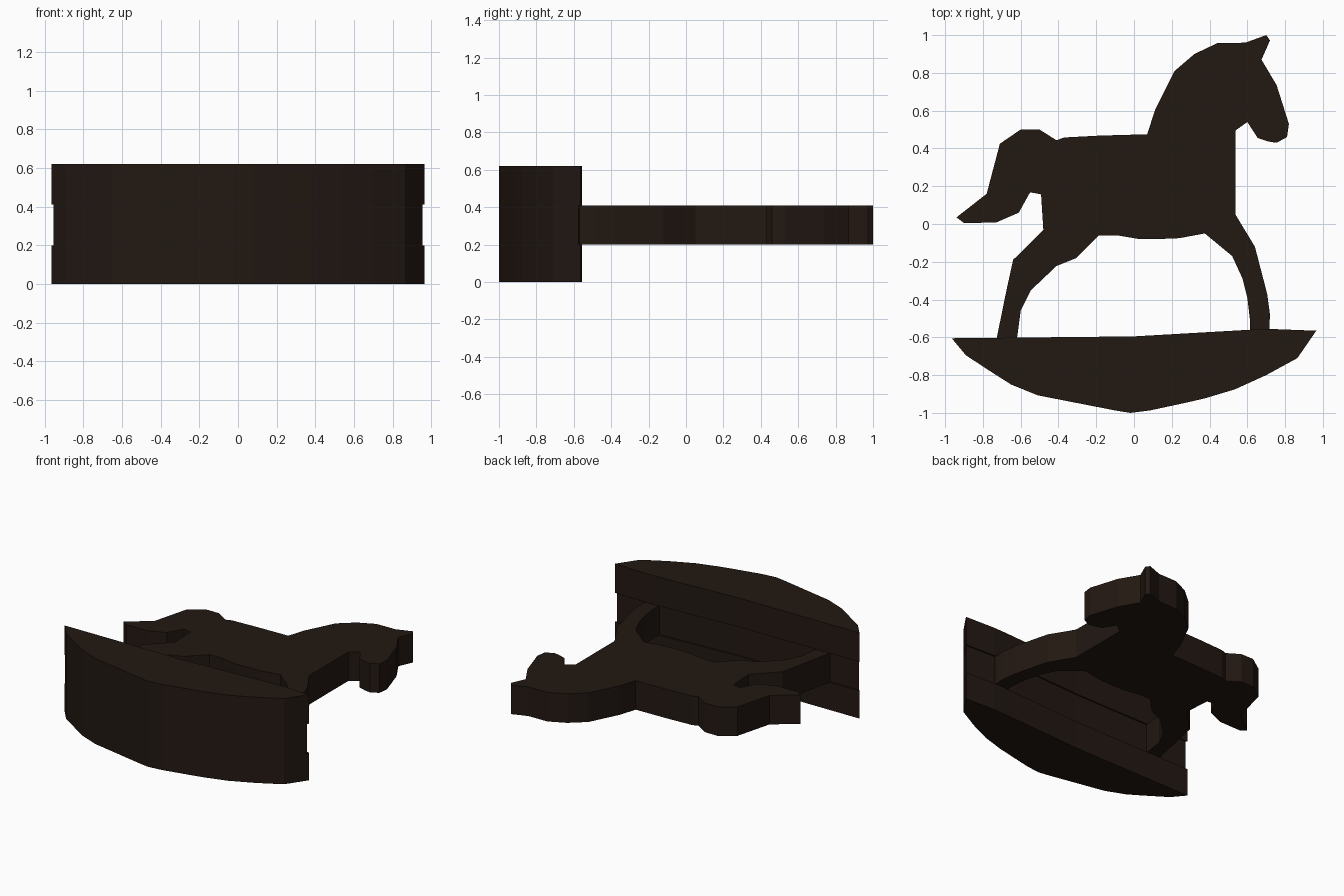
import bpy, bmesh

wood = bpy.data.materials.new("dark_wood")
wood.diffuse_color = (0.016, 0.009, 0.006, 1)


def slab(name, outline, z0, z1):
    """Extrude a flat outline (top view) from z0 to z1."""
    bm = bmesh.new()
    face = bm.faces.new([bm.verts.new((x, y, z0)) for x, y in outline])
    res = bmesh.ops.extrude_face_region(bm, geom=[face])
    top = [g for g in res["geom"] if isinstance(g, bmesh.types.BMVert)]
    bmesh.ops.translate(bm, verts=top, vec=(0, 0, z1 - z0))
    bmesh.ops.recalc_face_normals(bm, faces=bm.faces)
    mesh = bpy.data.meshes.new(name)
    bm.to_mesh(mesh)
    bm.free()
    mesh.materials.append(wood)
    obj = bpy.data.objects.new(name, mesh)
    bpy.context.collection.objects.link(obj)
    return obj


# Horse silhouette, clockwise from the tail tip
tail_top = [(-.94, .035), (-.78, .16), (-.71, .425), (-.60, .50), (-.50, .50), (-.41, .443)]
back = [(-.37, .458), (-.18, .468), (.07, .475)]
mane = [(.11, .60), (.215, .81), (.32, .90), (.44, .957), (.59, .96)]
head = [(.70, 1.0), (.72, .972), (.675, .87), (.755, .735), (.82, .53), (.81, .46),
        (.755, .43), (.71, .437), (.655, .455), (.60, .54), (.537, .495)]
front_leg = [(.537, .05), (.64, -.12), (.705, -.37), (.72, -.48), (.715, -.58),
             (.613, -.58), (.613, -.50), (.60, -.39), (.575, -.29), (.52, -.17), (.375, -.05)]
belly = [(.24, -.075), (.12, -.08), (.03, -.08), (-.09, -.06), (-.185, -.06)]
hind_leg = [(-.305, -.18), (-.41, -.222), (-.545, -.35), (-.60, -.46), (-.62, -.61),
            (-.728, -.61), (-.675, -.35), (-.64, -.19), (-.48, -.03)]
tail_under = [(-.492, .157), (-.55, .168), (-.61, .06), (-.73, .008), (-.90, .005)]
slab("horse", tail_top + back + mane + head + front_leg + belly + hind_leg + tail_under, .20, .41)

# Rocker: two side plates with a slightly recessed core between them
curve = [(-.965, -.605), (-.89, -.695), (-.745, -.79), (-.65, -.85), (-.51, -.907),
         (-.10, -.987), (-.02, -1.0), (.085, -.987), (.28, -.945), (.375, -.923),
         (.535, -.875), (.70, -.80), (.865, -.71), (.965, -.565)]
deck = [(.73, -.556), (.61, -.56), (0, -.595)]
slab("lower_rocker_plate", curve + deck, 0, .20)
slab("upper_rocker_plate", curve + deck, .41, .62)
core = [(-.955, -.615)] + curve[1:-1] + [(.955, -.575)] + [(x, y - .01) for x, y in deck]
slab("rocker_core", core, .20, .41)
